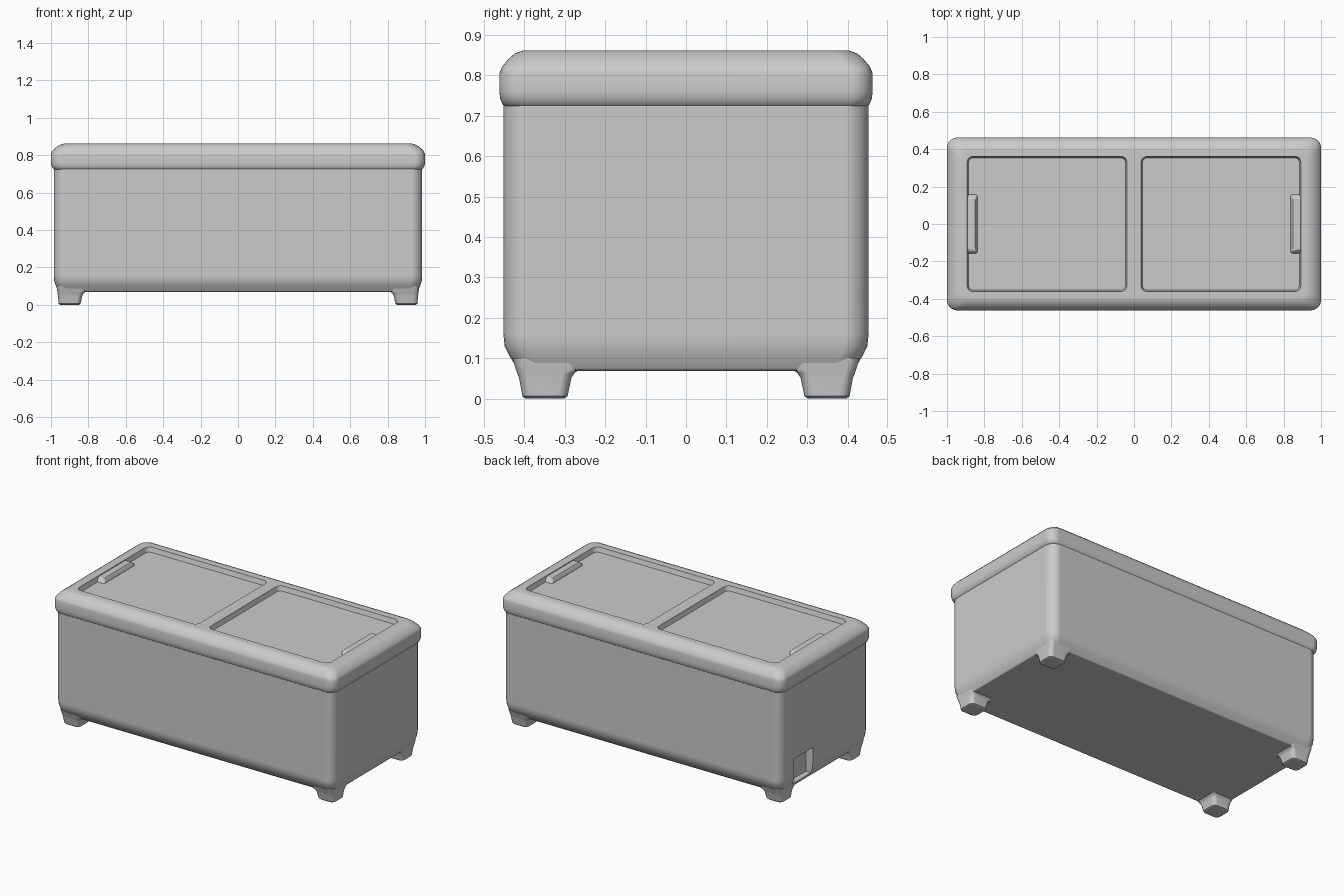
import bpy, bmesh, math

if "Cube" in bpy.data.objects:
    bpy.data.objects.remove(bpy.data.objects["Cube"])

grey = bpy.data.materials.new("light_grey")
grey.diffuse_color = (0.6, 0.6, 0.6, 1)
grey.use_nodes = True
grey.node_tree.nodes["Principled BSDF"].inputs["Base Color"].default_value = grey.diffuse_color


def ring(x0, x1, y0, y1, r, seg):
    """Outline of a rounded rectangle, counter-clockwise."""
    pts = []
    corners = ((x1 - r, y1 - r), (x0 + r, y1 - r), (x0 + r, y0 + r), (x1 - r, y0 + r))
    for q, (cx, cy) in enumerate(corners):
        for i in range(seg + 1):
            a = math.pi / 2 * (q + i / seg)
            pts.append((cx + r * math.cos(a), cy + r * math.sin(a)))
    return pts


def loft(name, sections, seg=5):
    """Closed skin through rounded rectangles given as (z, x0, x1, y0, y1, r)."""
    bm = bmesh.new()
    rows = []
    for z, x0, x1, y0, y1, r in sections:
        rows.append([bm.verts.new((x, y, z)) for x, y in ring(x0, x1, y0, y1, r, seg)])
    n = len(rows[0])
    for a, b in zip(rows, rows[1:]):
        for i in range(n):
            j = (i + 1) % n
            bm.faces.new((a[i], a[j], b[j], b[i]))
    bm.faces.new(rows[0][::-1])
    bm.faces.new(rows[-1])
    bmesh.ops.recalc_face_normals(bm, faces=bm.faces)
    me = bpy.data.meshes.new(name)
    bm.to_mesh(me)
    bm.free()
    me.materials.append(grey)
    ob = bpy.data.objects.new(name, me)
    bpy.context.collection.objects.link(ob)
    return ob


def centred(rows):
    return [(z, -hx, hx, -hy, hy, r) for z, hx, hy, r in rows]


def activate(ob):
    bpy.ops.object.select_all(action='DESELECT')
    ob.select_set(True)
    bpy.context.view_layer.objects.active = ob


def cut(ob, cutter):
    cutter.hide_render = True
    m = ob.modifiers.new("cut", 'BOOLEAN')
    m.operation = 'DIFFERENCE'
    m.solver = 'EXACT'
    m.object = cutter
    activate(ob)
    bpy.ops.object.modifier_apply(modifier=m.name)
    bpy.data.objects.remove(cutter)


def smooth(ob):
    activate(ob)
    bpy.ops.object.shade_smooth_by_angle(angle=math.radians(38))
    m = ob.modifiers.new("weighted", 'WEIGHTED_NORMAL')
    m.keep_sharp = True


# cabinet with tapered lower edge
cabinet = loft("cabinet", centred([
    (0.068, 0.955, 0.410, 0.05), (0.075, 0.963, 0.418, 0.05),
    (0.105, 0.975, 0.437, 0.055), (0.130, 0.983, 0.449, 0.06),
    (0.160, 0.985, 0.452, 0.06), (0.750, 0.985, 0.452, 0.06)]))

# square recess low on the left end
cut(cabinet, loft("recess_cutter", [(0.095, -1.1, -0.935, 0.125, 0.315, 0.008),
                                    (0.26, -1.1, -0.935, 0.125, 0.315, 0.008)], 2))
smooth(cabinet)

# rounded top rim, with two sunken lids cut into it
rim = loft("top_rim", centred([
    (0.722, 0.980, 0.446, 0.05), (0.728, 0.988, 0.454, 0.05),
    (0.742, 0.997, 0.460, 0.055), (0.760, 1.000, 0.462, 0.055),
    (0.805, 1.000, 0.462, 0.055), (0.822, 0.992, 0.455, 0.055),
    (0.840, 0.975, 0.440, 0.055), (0.854, 0.955, 0.424, 0.05),
    (0.861, 0.935, 0.405, 0.045), (0.862, 0.920, 0.390, 0.04)]))
for s in (-1, 1):
    x0, x1 = sorted((s * 0.04, s * 0.89))
    e = 0.006
    cut(rim, loft("lid_cutter", [
        (0.832, x0 + e, x1 - e, -0.36 + e, 0.36 - e, 0.025),
        (0.852, x0, x1, -0.36, 0.36, 0.03),
        (0.880, x0 - e, x1 + e, -0.36 - e, 0.36 + e, 0.036)], 4))
smooth(rim)

# raised grip at the outer end of each lid
for s, side in ((-1, "left"), (1, "right")):
    rows = []
    for z, inner, hy in ((0.825, 0.836, 0.160), (0.845, 0.840, 0.150), (0.857, 0.850, 0.135)):
        x0, x1 = sorted((s * inner, s * 0.905))
        rows.append((z, x0, x1, -hy, hy, 0.008))
    smooth(loft(side + "_lid_grip", rows, 3))

# four tapered feet
for sx, side in ((-1, "left"), (1, "right")):
    for sy, end in ((-1, "front"), (1, "back")):
        rows = []
        for z, xi, xo, yi, yo in ((0.0, 0.850, 0.952, 0.302, 0.398),
                                  (0.006, 0.842, 0.959, 0.293, 0.405),
                                  (0.050, 0.832, 0.963, 0.284, 0.413),
                                  (0.063, 0.824, 0.965, 0.276, 0.418),
                                  (0.072, 0.810, 0.966, 0.264, 0.421),
                                  (0.100, 0.810, 0.970, 0.264, 0.430)):
            x0, x1 = sorted((sx * xi, sx * xo))
            y0, y1 = sorted((sy * yi, sy * yo))
            rows.append((z, x0, x1, y0, y1, 0.025))
        smooth(loft(f"{end}_{side}_foot", rows, 3))
